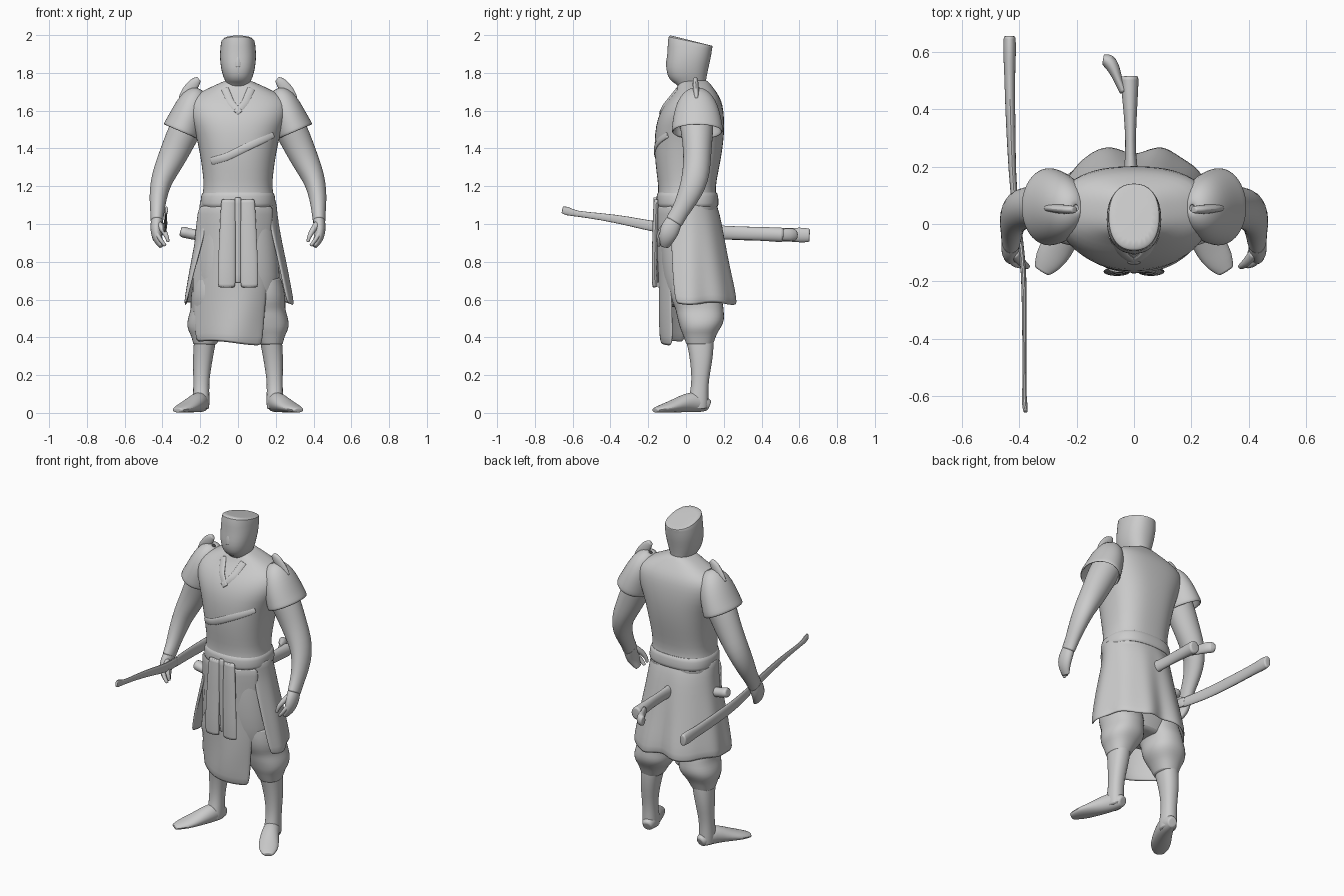
import bpy, bmesh, math
from mathutils import Vector


def finish(name, bm, subsurf=1, mirror=False, thick=0):
    bmesh.ops.recalc_face_normals(bm, faces=bm.faces)
    me = bpy.data.meshes.new(name)
    bm.to_mesh(me)
    bm.free()
    ob = bpy.data.objects.new(name, me)
    bpy.context.collection.objects.link(ob)
    if thick:
        m = ob.modifiers.new("thickness", "SOLIDIFY")
        m.thickness, m.offset = thick, 0
    if mirror:
        ob.modifiers.new("mirror", "MIRROR")
    if subsurf:
        m = ob.modifiers.new("smooth", "SUBSURF")
        m.levels = m.render_levels = subsurf
    bpy.ops.object.select_all(action='DESELECT')
    ob.select_set(True)
    bpy.context.view_layer.objects.active = ob
    bpy.ops.object.shade_smooth_by_angle(angle=math.radians(50))
    return ob


def skin(name, rings, caps=True, closed=True, **kw):
    bm = bmesh.new()
    vs = [[bm.verts.new(p) for p in r] for r in rings]
    n = len(vs[0])
    for a, b in zip(vs, vs[1:]):
        for i in range(n if closed else n - 1):
            j = (i + 1) % n
            bm.faces.new((a[i], a[j], b[j], b[i]))
    if caps and closed:
        for r in (vs[0], vs[-1]):
            mid = sum((v.co for v in r), Vector()) / n
            c = [bm.verts.new(mid.lerp(v.co, .85)) for v in r]
            for i in range(n):
                j = (i + 1) % n
                bm.faces.new((r[i], r[j], c[j], c[i]))
            bm.faces.new(c)
    return finish(name, bm, **kw)


def loft(name, secs, n=24, power=2.3, back_power=2.3, tilt=0, **kw):
    """Stacked rounded sections: (z, half width, front y, back y[, centre x])"""
    rings = []
    for k, (z, rx, y0, y1, *cx) in enumerate(secs):
        ring = []
        for i in range(n):
            a = 2 * math.pi * i / n
            c, s = math.cos(a), math.sin(a)
            p = back_power if s > 0 else power
            x = math.copysign(abs(c) ** (2 / p), c) * rx
            y = math.copysign(abs(s) ** (2 / p), s) * (y1 - y0) / 2
            t = tilt if k == len(secs) - 1 else 0
            ring.append(Vector((x + (cx[0] if cx else 0), y + (y0 + y1) / 2, z - t * y)))
        rings.append(ring)
    return skin(name, rings, **kw)


def tube(name, pts, n=14, ref=(0, 1, 0), **kw):
    """Sections along a path: (x, y, z, radius across, radius along ref)"""
    rings, P = [], [Vector(p[:3]) for p in pts]
    for i, p in enumerate(pts):
        t = (P[min(i + 1, len(P) - 1)] - P[max(i - 1, 0)]).normalized()
        u = t.cross(Vector(ref)).normalized()
        v = u.cross(t)
        rings.append([P[i] + u * math.cos(a) * p[3] + v * math.sin(a) * p[4]
                      for a in (2 * math.pi * k / n for k in range(n))])
    return skin(name, rings, **kw)


# Head with flat sloping top, and a faint nose
loft("head", [(1.66, .085, -.03, .12), (1.735, .062, -.035, .105), (1.75, .064, -.075, .105),
              (1.78, .08, -.098, .11), (1.83, .092, -.108, .12), (1.89, .098, -.10, .135),
              (1.94, .093, -.098, .14), (1.972, .09, -.095, .145)], tilt=.25)
tube("nose", [(0, -.086, 1.9, .01, .01), (0, -.094, 1.865, .02, .014), (0, -.096, 1.83, .018, .012)], n=8)

# Torso, flatter across the back
torso = loft("torso", [(1.06, .195, -.145, .165), (1.10, .195, -.15, .165), (1.15, .192, -.15, .162),
                       (1.19, .18, -.145, .155), (1.28, .188, -.158, .172), (1.38, .203, -.168, .192),
                       (1.48, .225, -.166, .203), (1.56, .262, -.152, .203), (1.63, .275, -.118, .195),
                       (1.675, .25, -.08, .178), (1.715, .165, -.05, .15), (1.76, .068, -.035, .115)],
             n=32, back_power=2.6)
# Waist sash
loft("sash", [(1.09, .197, -.154, .17), (1.105, .2, -.158, .174), (1.15, .197, -.157, .171),
              (1.17, .188, -.151, .164)], n=32, back_power=2.6)

# Robe lapels laid over the chest
bpy.context.view_layer.update()


def lapel(name, path):
    pts = []
    for (x0, z0), (x1, z1) in zip(path, path[1:]):
        for k in range(5):
            x, z = x0 + (x1 - x0) * k / 5, z0 + (z1 - z0) * k / 5
            hit, loc, *_ = torso.ray_cast((x, -1, z), (0, 1, 0))
            if hit:
                pts.append((x, loc.y + .003, z, .022, .009))
    tube(name, pts, n=12)


lapel("cross_lapel", [(.185, 1.475), (.04, 1.405), (-.06, 1.355), (-.16, 1.325)])
lapel("collar_left", [(.07, 1.715), (.04, 1.64), (-.02, 1.57)])
lapel("collar_right", [(-.07, 1.715), (-.04, 1.64), (.02, 1.57)])

# Hips and baggy trousers
loft("hips", [(1.10, .185, -.14, .15), (.95, .205, -.145, .16), (.8, .22, -.14, .17),
              (.66, .225, -.125, .17), (.56, .20, -.09, .15)])
loft("trouser_leg", [(.72, .10, -.09, .16, .13), (.62, .115, -.085, .18, .138), (.575, .112, -.07, .2, .14),
                     (.545, .105, -.055, .2, .147), (.51, .114, -.05, .205, .15), (.475, .117, -.04, .2, .155),
                     (.44, .105, -.03, .178, .163), (.41, .08, -.015, .16, .168), (.36, .063, .0, .145, .175)],
     n=18, mirror=True)
# Lower legs and feet
loft("lower_leg", [(.42, .062, -.01, .15, .17), (.34, .057, .01, .147, .18), (.27, .052, .022, .14, .188),
                   (.18, .043, .03, .122, .194), (.11, .043, .022, .118, .195), (.06, .046, .005, .12, .195),
                   (.02, .042, .01, .118, .195)], n=16, mirror=True)
tube("foot", [(.182, .122, .038, .028, .03), (.188, .09, .052, .043, .05), (.205, .03, .06, .05, .058),
              (.237, -.03, .045, .055, .044), (.27, -.085, .031, .06, .03), (.3, -.13, .022, .053, .021),
              (.322, -.165, .014, .03, .013)], ref=(0, 0, 1), mirror=True)

# Long coat skirt: open at the front, pleated at the back
rows = []
prof = [(1.13, .195, .165), (1.05, .20, .175), (.95, .215, .195), (.85, .235, .215),
        (.75, .255, .235), (.66, .27, .255), (.575, .285, .268)]
for k, (z, rx, ry) in enumerate(prof):
    f, row = k / (len(prof) - 1), []
    start = math.radians(-42 + 24 * f)
    for i in range(41):
        a = start + (math.pi - 2 * start) * i / 40
        w = 1 + f * (.035 * math.cos(8 * a) - .15 * math.exp(-((a - math.pi / 2) / .2) ** 2)
                     + .10 * math.exp(-((abs(a - math.pi / 2) - .4) / .2) ** 2))
        sag = -.007 * f * math.cos(6 * a)
        row.append(Vector((rx * math.cos(a) * (1 + .03 * f * math.cos(9 * a)),
                           .02 * (f > 0) + (ry - .02) * math.sin(a) * w, z + sag)))
    rows.append(row)
skin("coat_skirt", rows, closed=False, thick=.016)

# Front apron, wrapped round to the right leg
rows = []
for k in range(9):
    f = k / 8
    row = []
    for i in range(13):
        x = -.21 - .025 * math.sin(f * 3.1) + i / 12 * (.40 - .05 * f + .025 * math.sin(f * 3.1))
        y = -.158 + .03 * f + 2.6 * x * x - .006 * math.sin(f * 9 + x * 20) * f
        row.append(Vector((x - .012 * f, min(y, .0), 1.10 - .735 * f + .012 * f * math.sin(-x * 12))))
    rows.append(row)
skin("apron", rows, closed=False, thick=.014)

# Hanging sash tails
for s, name in ((-1, "sash_tail_right"), (1, "sash_tail_left")):
    tube(name, [(s * x, y, z, w, .015) for x, y, z, w in
                ((.05, -.156, 1.13, .04), (.053, -.162, 1.03, .042), (.057, -.164, .9, .045),
                 (.06, -.168, .76, .048), (.06, -.164, .665, .048))])
tube("sash_tail_middle", [(0, -.162, 1.14, .018, .012), (0, -.16, .95, .018, .01), (0, -.152, .69, .016, .008)])

# Arms and hands
tube("arm", [(.19, .05, 1.64, .08, .09), (.25, .055, 1.56, .09, .095), (.305, .06, 1.45, .084, .082),
             (.345, .06, 1.36, .076, .074), (.385, .055, 1.28, .066, .074), (.412, .04, 1.21, .055, .07),
             (.425, .005, 1.13, .046, .058), (.427, -.035, 1.06, .037, .045), (.43, -.065, 1.01, .034, .05)],
     n=18, mirror=True)
tube("hand", [(.428, -.055, 1.03, .032, .042), (.432, -.08, .985, .034, .053), (.432, -.095, .945, .03, .05),
              (.422, -.105, .91, .024, .038), (.405, -.112, .88, .013, .024)], mirror=True)
tube("thumb", [(.42, -.10, 1.0, .02, .02), (.393, -.135, .965, .016, .017), (.375, -.148, .93, .012, .012),
               (.37, -.148, .905, .008, .008)], n=10, mirror=True)
tube("fingers", [(.43, -.12, .95, .014, .02), (.41, -.142, .915, .012, .015), (.385, -.145, .885, .009, .01)],
     n=10, mirror=True)

# Shoulder plates with upright fins
tube("shoulder_plate", [(.203, .055, 1.712, .008, .01), (.208, .055, 1.702, .04, .05), (.226, .056, 1.668, .066, .085),
                        (.246, .057, 1.62, .08, .108), (.268, .058, 1.565, .088, .122), (.288, .06, 1.515, .095, .129),
                        (.3, .06, 1.487, .1, .132)], n=24, caps=False, thick=.012, mirror=True)
tube("shoulder_fin", [(.305, .055, 1.66, .014, .012), (.28, .055, 1.685, .03, .015), (.255, .052, 1.715, .034, .017),
                      (.225, .05, 1.752, .03, .016), (.207, .05, 1.768, .015, .012)], n=12, mirror=True)

# Carried sword: thin blade ahead, thicker grip behind
tube("sword_blade", [(-.378, -.655, 1.075, .008, .02), (-.382, -.625, 1.068, .011, .026),
                     (-.383, -.59, 1.055, .007, .014), (-.382, -.45, 1.04, .007, .02),
                     (-.383, -.3, 1.015, .009, .026), (-.383, -.17, .985, .01, .03),
                     (-.40, -.03, .97, .011, .032)], n=10, ref=(0, 0, 1))
tube("sword_grip", [(-.40, -.05, .97, .012, .032), (-.422, .12, .958, .012, .036), (-.427, .25, .952, .015, .038),
                    (-.432, .4, .947, .018, .038), (-.434, .55, .943, .02, .036), (-.434, .6, .942, .024, .042),
                    (-.434, .655, .94, .022, .038)], n=12, ref=(0, 0, 1))

# Sheathed short sword at the back, and its hilt end at the hip
tube("back_sheath", [(-.01, .17, .955, .028, .04), (-.012, .24, .953, .018, .036), (-.012, .34, .95, .02, .036),
                     (-.014, .44, .946, .028, .038), (-.016, .515, .942, .034, .041)], ref=(0, 0, 1))
tube("sheath_tip", [(-.035, .46, .945, .016, .03), (-.055, .50, .944, .014, .03), (-.07, .545, .943, .024, .036),
                    (-.09, .572, .942, .028, .036), (-.108, .575, .942, .018, .028)], n=12, ref=(0, 0, 1))
tube("hip_hilt", [(-.19, .02, .94, .03, .03), (-.235, .02, .945, .03, .03), (-.265, .02, .95, .028, .032),
                  (-.29, .02, .958, .032, .036), (-.305, .02, .962, .024, .026)], n=12)
